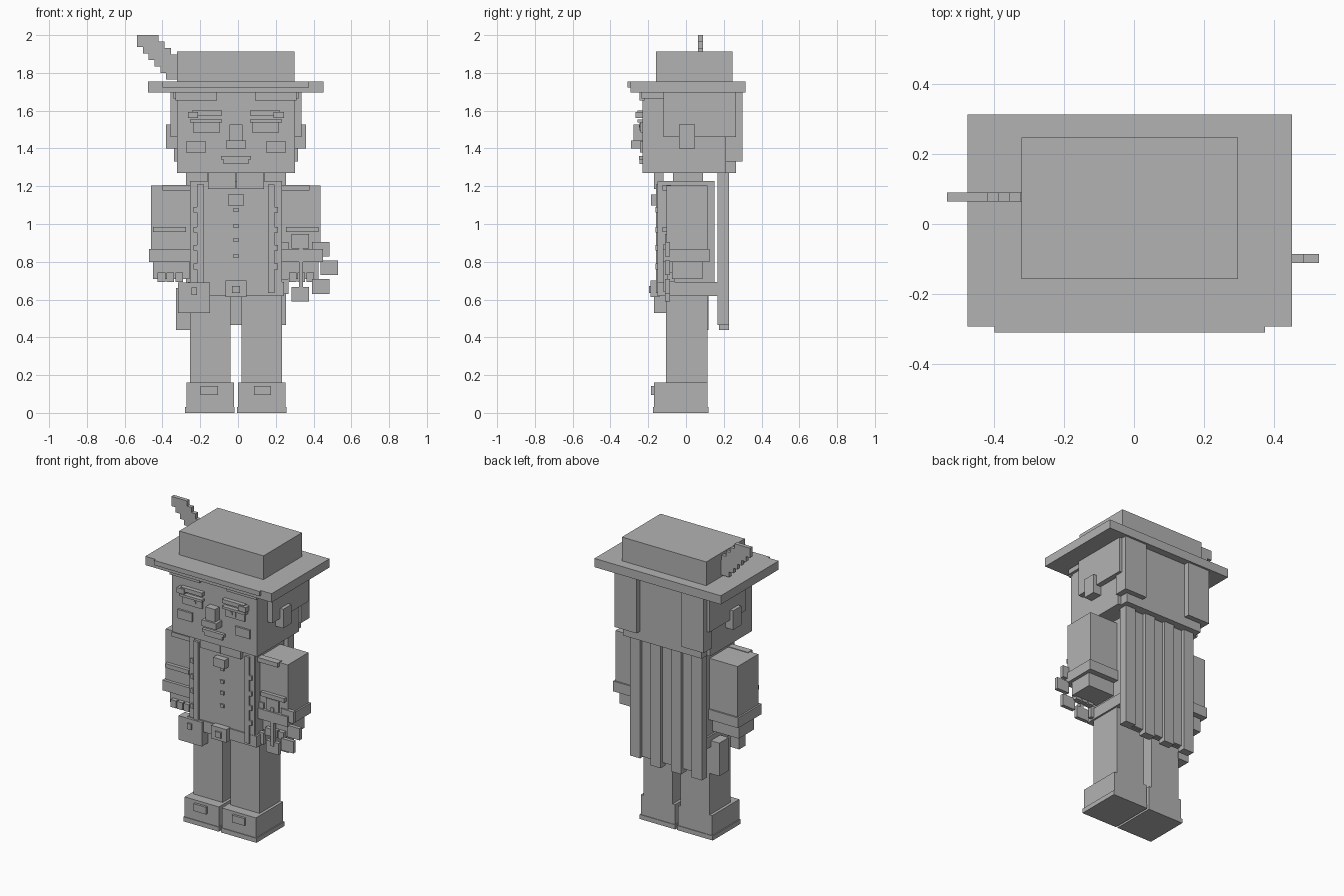
import bpy
import math

cube = bpy.data.objects.get("Cube")
if cube:
    bpy.data.objects.remove(cube, do_unlink=True)

grey = bpy.data.materials.new("plain_grey")
grey.use_nodes = True
GREY = (0.45, 0.45, 0.45, 1.0)
grey.diffuse_color = GREY
grey.node_tree.nodes["Principled BSDF"].inputs["Base Color"].default_value = GREY

CX = -0.011  # body's plane of symmetry


def box(name, x, y, z):
    """Axis-aligned block from (low, high) ranges."""
    corners = [(a, b, c) for a in x for b in y for c in z]
    faces = [(0, 1, 3, 2), (4, 6, 7, 5), (0, 4, 5, 1),
             (2, 3, 7, 6), (0, 2, 6, 4), (1, 5, 7, 3)]
    mesh = bpy.data.meshes.new(name)
    mesh.from_pydata(corners, [], faces)
    mesh.materials.append(grey)
    obj = bpy.data.objects.new(name, mesh)
    bpy.context.scene.collection.objects.link(obj)
    return obj


def mid(name, half, y, z):
    """Block centred on the body."""
    box(name, (CX - half, CX + half), y, z)


def pair(name, x, y, z):
    """Mirrored blocks, x measured outward from the body centre."""
    box("left_" + name, (CX + x[0], CX + x[1]), y, z)
    box("right_" + name, (CX - x[1], CX - x[0]), y, z)


# Hat
box("hat_brim", (-0.476, 0.453), (-0.294, 0.314), (1.696, 1.754))
box("hat_brim_trim", (-0.40, 0.375), (-0.31, -0.294), (1.722, 1.754))
box("hat_crown", (-0.322, 0.298), (-0.158, 0.247), (1.754, 1.912))

# Stepped feather
for i in range(6):
    top = 2.0 - 0.034 * i
    box(f"feather_step_{i + 1}",
        (-0.535 + 0.031 * i, min(-0.42 + 0.032 * i, -0.322)),
        (0.064, 0.09), (top - 0.064, top))

# Head and hair
mid("head", 0.312, (-0.23, 0.21), (1.27, 1.70))
mid("hair_sides", 0.347, (-0.12, 0.265), (1.46, 1.698))
mid("hair_back", 0.29, (0.20, 0.265), (1.27, 1.66))
pair("hair_lock", (0.165, 0.328), (0.21, 0.30), (1.33, 1.697))
mid("hair_band", 0.33, (-0.235, -0.115), (1.664, 1.697))
pair("fringe", (0.10, 0.32), (-0.246, -0.22), (1.655, 1.697))
pair("ear", (0.30, 0.37), (-0.037, 0.048), (1.40, 1.527))

# Face
pair("brow", (0.074, 0.233), (-0.258, -0.22), (1.574, 1.60))
pair("brow_tip", (0.20, 0.254), (-0.268, -0.22), (1.56, 1.594))
pair("eyelid", (0.074, 0.244), (-0.258, -0.22), (1.537, 1.553))
pair("eye", (0.085, 0.228), (-0.242, -0.22), (1.484, 1.537))
pair("iris", (0.12, 0.165), (-0.246, -0.22), (1.495, 1.535))
pair("pupil", (0.127, 0.143), (-0.25, -0.22), (1.51, 1.526))
pair("cheek", (0.159, 0.265), (-0.243, -0.22), (1.378, 1.436))
mid("nose_bridge", 0.035, (-0.277, -0.22), (1.436, 1.527))
mid("nose_tip", 0.053, (-0.29, -0.22), (1.40, 1.442))
mid("upper_lip", 0.08, (-0.25, -0.22), (1.341, 1.36))
mid("lower_lip", 0.066, (-0.246, -0.22), (1.318, 1.341))

# Torso and collar
mid("neck", 0.15, (-0.07, 0.09), (1.20, 1.28))
mid("torso", 0.243, (-0.145, 0.15), (0.62, 1.228))
pair("collar", (0.002, 0.148), (-0.17, -0.12), (1.185, 1.27))
pair("lapel", (0.17, 0.205), (-0.16, -0.14), (0.635, 1.21))
pair("coat_edge", (0.205, 0.238), (-0.15, -0.13), (0.68, 1.225))
mid("brooch", 0.042, (-0.185, -0.14), (1.097, 1.155))
for i, z in enumerate((1.075, 0.99, 0.915, 0.83)):
    mid(f"shirt_button_{i + 1}", 0.013, (-0.155, -0.14), (z - 0.011, z + 0.011))
for i, z in enumerate((1.075, 0.97, 0.875, 0.775)):
    pair(f"coat_button_{i + 1}", (0.205, 0.224), (-0.162, -0.14), (z - 0.015, z + 0.015))

# Belt, pouch and hip case
mid("belt", 0.255, (-0.152, 0.168), (0.62, 0.694))
mid("buckle", 0.056, (-0.187, -0.14), (0.613, 0.70))
mid("buckle_pin", 0.022, (-0.197, -0.18), (0.635, 0.673))
box("pouch", (-0.318, -0.147), (-0.17, -0.105), (0.53, 0.69))
box("pouch_clasp", (-0.247, -0.218), (-0.182, -0.165), (0.625, 0.663))
box("hip_case", (-0.328, -0.25), (0.02, 0.118), (0.44, 0.66))

# Pleated cape
mid("cape_lining", 0.262, (0.168, 0.19), (0.465, 1.27))
STRIPS = 7
width = 0.53 / STRIPS
for i in range(STRIPS):
    x0 = CX - 0.265 + i * width
    raised = i % 2 == 0
    box(f"cape_pleat_{i + 1}", (x0, x0 + width),
        (0.175, 0.228 if raised else 0.207),
        (0.465 if i == STRIPS - 1 else 0.44 if raised else 0.47, 1.27))

# Arms and hands
pair("sleeve", (0.243, 0.449), (-0.102, 0.115), (0.80, 1.203))
pair("epaulette", (0.206, 0.389), (-0.125, -0.08), (1.178, 1.207))
pair("arm_band", (0.264, 0.438), (-0.125, -0.09), (0.957, 0.985))
pair("cuff", (0.235, 0.46), (-0.122, 0.125), (0.80, 0.868))
pair("hand", (0.245, 0.438), (-0.073, 0.087), (0.71, 0.80))
for i in range(3):
    x0 = 0.28 + 0.047 * i
    pair(f"finger_{i + 1}", (x0, x0 + 0.04), (-0.10, -0.06), (0.693, 0.742))

# Ring of blocks held at the left hand
for i in range(8):
    a = math.radians(45 * i)
    x = 0.33 + 0.154 * math.cos(a)
    z = 0.768 + 0.14 * math.sin(a)
    box(f"ring_block_{i + 1}", (x - 0.046, x + 0.046),
        (-0.111, -0.086), (z - 0.039, z + 0.039))
box("ring_bar", (0.322, 0.344), (-0.118, -0.09), (0.64, 0.895))

# Legs and shoes
pair("leg", (0.029, 0.243), (-0.105, 0.115), (0.15, 0.63))
pair("shoe", (0.011, 0.262), (-0.17, 0.115), (0.01, 0.162))
pair("sole", (0.007, 0.269), (-0.175, 0.119), (0.0, 0.03))
pair("shoe_buckle", (0.095, 0.187), (-0.185, -0.16), (0.095, 0.143))
